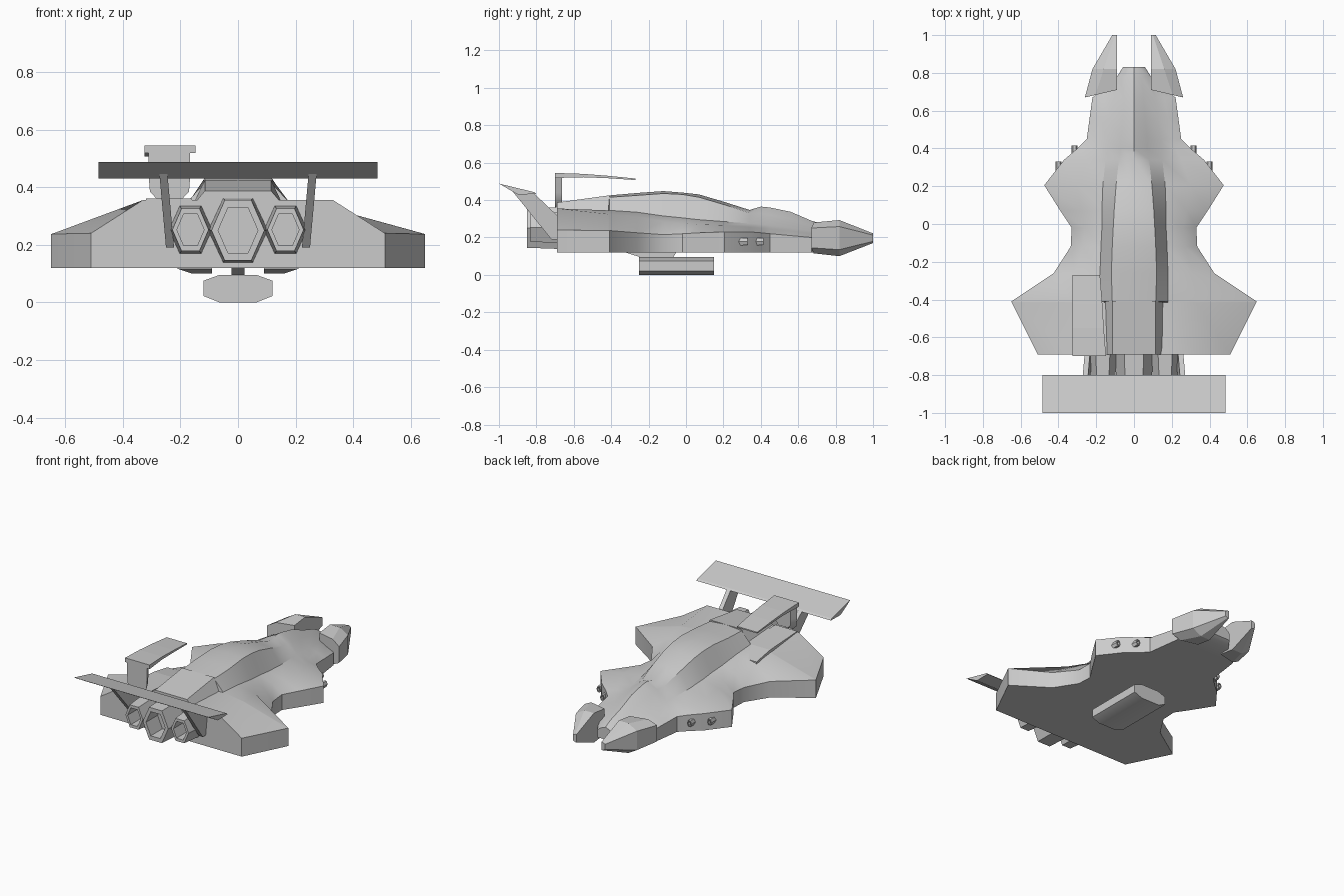
import bpy, bmesh, math

if "Cube" in bpy.data.objects:
    bpy.data.objects.remove(bpy.data.objects["Cube"])


def loft(name, rings, smooth=0):
    """Skin a list of closed rings (equal point counts) and cap the ends."""
    bm = bmesh.new()
    vs = [[bm.verts.new(p) for p in r] for r in rings]
    n = len(vs[0])
    for a, b in zip(vs, vs[1:]):
        for i in range(n):
            j = (i + 1) % n
            bm.faces.new((a[i], a[j], b[j], b[i]))
    bm.faces.new(vs[0])
    bm.faces.new(vs[-1])
    bmesh.ops.recalc_face_normals(bm, faces=bm.faces)
    me = bpy.data.meshes.new(name)
    bm.to_mesh(me)
    bm.free()
    ob = bpy.data.objects.new(name, me)
    bpy.context.collection.objects.link(ob)
    if smooth:
        me.shade_smooth()
        me.set_sharp_from_angle(angle=math.radians(smooth))
    return ob


def side_prism(name, yz, x0, x1):
    """Extrude a side profile between two x positions."""
    return loft(name, [[(x, y, z) for y, z in yz] for x in (x0, x1)])


def hexagon(x, y, z, rx, rz):
    return [(x + rx * math.cos(k * math.pi / 3), y, z + rz * math.sin(k * math.pi / 3) / 0.866)
            for k in range(6)]


def hex_tube(name, x, z, y_root, y_tip, root, tip, depth, wall=0.75):
    """Tapered six-sided tube with a recessed mouth."""
    inner = (tip[0] * wall, tip[1] * wall)
    back = y_tip + (depth if y_root > y_tip else -depth)
    return loft(name, [hexagon(x, y_root, z, *root), hexagon(x, y_tip, z, *tip),
                       hexagon(x, y_tip, z, *inner), hexagon(x, back, z, *inner)])


# Hull half-sections: y, edge x, edge z, shoulder x/z, fuselage foot x/z, ridge x/z, top z
stations = [
    (-.69, .51, .24, .33, .355, .18, .355, .11, .355, .355),
    (-.415, .648, .237, .33, .325, .18, .345, .11, .345, .345),
    (-.41, .65, .237, .33, .325, .18, .345, .115, .415, .425),
    (-.26, .425, .225, .31, .31, .18, .335, .12, .425, .438),
    (-.12, .335, .215, .27, .285, .175, .315, .115, .435, .448),
    (-.02, .33, .22, .26, .275, .17, .305, .11, .43, .44),
    (.07, .39, .225, .28, .27, .17, .295, .105, .415, .43),
    (.205, .475, .23, .30, .265, .165, .285, .095, .375, .39),
    (.34, .37, .23, .25, .255, .15, .275, .08, .33, .347),
    (.40, .30, .225, .22, .25, .145, .27, .07, .33, .365),
    (.45, .25, .22, .20, .245, .14, .265, .07, .32, .36),
    (.56, .235, .21, .18, .235, .125, .25, .06, .30, .337),
    (.67, .22, .20, .16, .22, .11, .235, .05, .265, .29),
    (.78, .09, .19, .085, .20, .075, .215, .04, .24, .255),
]
rings = []
for y, w, ze, xs, zs, xi, zi, xr, zr, zt in stations:
    half = [(w, .12), (w, ze), (xs, zs), (xi, zi), (xr, zr)]
    prof = half + [(0, zt)] + [(-x, z) for x, z in reversed(half)]
    rings.append([(x, y, z) for x, z in prof])
# blunt nose tip
rings.append([(x * .65, .83, .19 + (z - .19) * .6) for x, _, z in rings[-1]])
loft("hull", rings, 32)

# Raised engine deck at the rear
loft("engine_deck", [[(-.155, y, .34), (.155, y, .34), (.115, y, zt), (-.115, y, zt)]
                     for y, zt in ((-.69, .387), (-.41, .425))])

# Engine nozzles
hex_tube("main_nozzle", 0, .25, -.66, -.85, (.105, .112), (.092, .105), .12)
for s in (-1, 1):
    hex_tube("side_nozzle", s * .165, .252, -.66, -.835, (.077, .085), (.063, .073), .1)

# Nose prongs: y at inner side, y skew, mid x, outer x, bottom z, top z
for s in (-1, 1):
    rings = []
    for y, skew, xm, xo, zb, zt in ((.71, .04, .205, .26, .115, .28),
                                    (.82, 0, .16, .22, .10, .293),
                                    (1.0, 0, .10, .115, .17, .222)):
        h = (zt - zb) * .18
        prof = [(.09, zb), (xm, zb), (xo, zb + h), (xo, zt - h), (xm, zt), (.09, zt)]
        rings.append([(s * x, y - skew * (x - .09) / .17, z) for x, z in prof])
    loft("nose_prong", rings)

# Gun barrels on the forward pods
for s in (-1, 1):
    for x, y0, y1 in ((.40, .20, .33), (.315, .28, .415)):
        hex_tube("gun_barrel", s * x, .178, y0, y1, (.017, .022), (.015, .019), .05, .65)

# Rear spoiler and its leaning struts
side_prism("spoiler", [(-1.0, .488), (-.81, .442), (-.80, .432), (-.90, .43)], -.485, .485)
strut = [(-.93, .45), (-.82, .443), (-.66, .29), (-.66, .19), (-.72, .19)]
for s in (-1, 1):
    loft("spoiler_strut", [[(s * (x + (z - .19) * .09), y, z) for y, z in strut]
                           for x in (.222, .25)])

# Offset roof intake: tapered stem with a long cap plate
loft("fin_stem", [[(-.238 - hw, -.70, z), (-.238 + hw, -.70, z),
                   (-.238 + hw * .75, -.662, z + dz), (-.238 - hw * .75, -.662, z + dz)]
                  for hw, z, dz in ((.045, .36, .02), (.068, .385, .015), (.072, .44, 0), (.072, .525, 0))], 40)
loft("fin_cap", [[(-.325, y, zb), (xr, y, zb), (xr, y, zt), (-.325, y, zt)]
                 for y, xr, zb, zt in ((-.70, -.148, .518, .545), (-.55, -.16, .522, .54),
                                       (-.42, -.168, .517, .53), (-.27, -.18, .507, .515))])
# Mounting plate under the stem
loft("fin_base", [[(-.32, y, z0), (-.16, y, z0), (-.16, y, z0 + .03), (-.32, y, z0 + .03)]
                  for y, z0 in ((-.69, .33), (-.41, .315), (-.27, .29))])

# Belly tank and pylon
tank = [(.065, 0), (.12, .022), (.12, .075), (.065, .095)]
tank += [(-x, z) for x, z in reversed(tank)]
loft("belly_tank", [[(x, y, z) for x, z in tank] for y in (-.25, .15)], 40)
side_prism("tank_pylon", [(-.34, .125), (-.05, .125), (-.07, .09), (-.23, .09)], -.022, .022)
